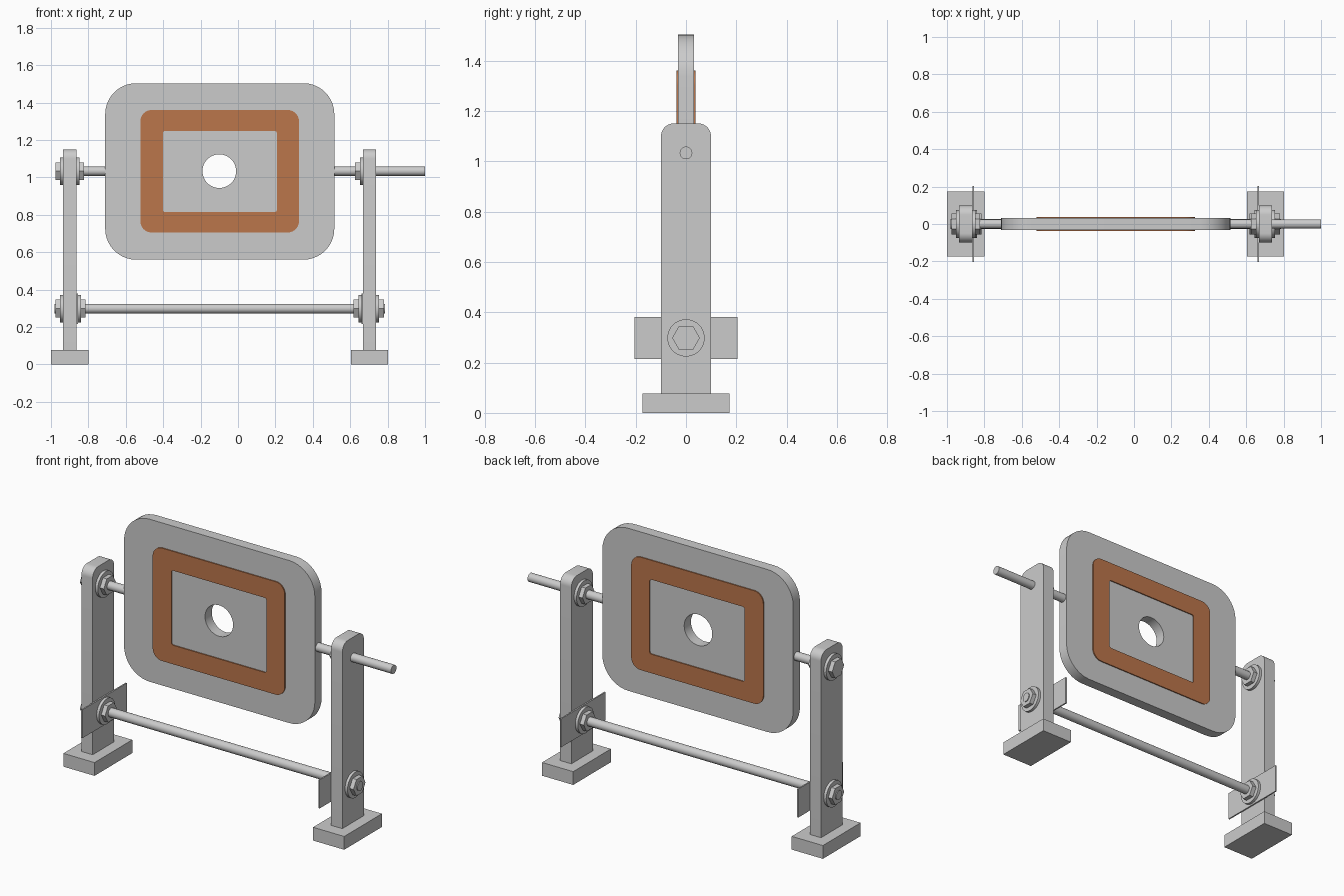
import bpy, bmesh
from math import sin, cos, pi, radians
from mathutils import Matrix

if "Cube" in bpy.data.objects:
    bpy.data.objects.remove(bpy.data.objects["Cube"])

FRONT = Matrix(((1, 0, 0, 0), (0, 0, -1, 0), (0, 1, 0, 0), (0, 0, 0, 1)))  # profile in XZ
SIDE = Matrix(((0, 0, 1, 0), (1, 0, 0, 0), (0, 1, 0, 0), (0, 0, 0, 1)))    # profile in YZ

orange = bpy.data.materials.new("orange")
orange.diffuse_color = (0.50, 0.18, 0.07, 1)
orange.use_nodes = True
orange.node_tree.nodes["Principled BSDF"].inputs["Base Color"].default_value = orange.diffuse_color


def round_rect(x0, x1, y0, y1, radii, seg=10):
    """Outline; radii in order top right, top left, bottom left, bottom right."""
    pts = []
    corners = [(x1, y1, -1, -1), (x0, y1, 1, -1), (x0, y0, 1, 1), (x1, y0, -1, 1)]
    for k, (x, y, sx, sy) in enumerate(corners):
        r = radii[k]
        for i in range(seg + 1 if r else 1):
            a = k * pi / 2 + (pi / 2) * i / seg
            pts.append((x + sx * r + r * cos(a), y + sy * r + r * sin(a)) if r else (x, y))
    return pts


def circle(x, y, r, n=48):
    return [(x + r * cos(2 * pi * i / n), y + r * sin(2 * pi * i / n)) for i in range(n)]


def finish(name, bm, mat=None):
    bmesh.ops.remove_doubles(bm, verts=bm.verts, dist=1e-5)
    bmesh.ops.recalc_face_normals(bm, faces=bm.faces)
    me = bpy.data.meshes.new(name)
    bm.to_mesh(me)
    bm.free()
    if mat:
        me.materials.append(mat)
    ob = bpy.data.objects.new(name, me)
    bpy.context.collection.objects.link(ob)
    bpy.ops.object.select_all(action='DESELECT')
    bpy.context.view_layer.objects.active = ob
    ob.select_set(True)
    bpy.ops.object.shade_smooth_by_angle(angle=radians(30))
    return ob


def plate(name, outlines, frame, d0, d1, mat=None):
    """Fill outlines (the later ones are holes) and extrude from depth d0 to d1."""
    cu = bpy.data.curves.new(name, 'CURVE')
    cu.dimensions, cu.fill_mode, cu.extrude = '2D', 'BOTH', (d1 - d0) / 2
    for pts in outlines:
        s = cu.splines.new('POLY')
        s.points.add(len(pts) - 1)
        for p, (x, y) in zip(s.points, pts):
            p.co = (x, y, 0, 1)
        s.use_cyclic_u = True
    tmp = bpy.data.objects.new(name + "_outline", cu)
    bpy.context.collection.objects.link(tmp)
    dg = bpy.context.evaluated_depsgraph_get()
    me = bpy.data.meshes.new_from_object(tmp.evaluated_get(dg))
    bm = bmesh.new()
    bm.from_mesh(me)
    bpy.data.objects.remove(tmp)
    bpy.data.curves.remove(cu)
    bpy.data.meshes.remove(me)
    bm.transform(frame @ Matrix.Translation((0, 0, (d0 + d1) / 2)))
    return finish(name, bm, mat)


def rod(name, x0, x1, z, r, n=32):
    """Cylinder or prism along x, with a vertex pointing up."""
    bm = bmesh.new()
    bmesh.ops.create_cone(bm, cap_ends=True, segments=n, radius1=r, radius2=r, depth=abs(x1 - x0),
                          matrix=Matrix.Translation(((x0 + x1) / 2, 0, z)) @ Matrix.Rotation(pi / 2, 4, 'Y')
                          @ Matrix.Rotation(0 if n != 6 else pi / 2 - pi / 2, 4, 'Z'))
    return finish(name, bm)


def box(name, x0, x1, y, z0, z1):
    bm = bmesh.new()
    bmesh.ops.create_cube(bm, size=1, matrix=Matrix.Translation(((x0 + x1) / 2, 0, (z0 + z1) / 2))
                          @ Matrix.Diagonal((x1 - x0, 2 * y, z1 - z0, 1)))
    return finish(name, bm)


def fastener(name, x, side, z):
    """Washer and hex nut stacked outward from a post face at x."""
    rod(name + "_washer", x, x + side * 0.016, z, 0.074, 40)
    rod(name + "_nut", x + side * 0.016, x + side * 0.041, z, 0.055, 6)


TOP, LOW, HALF = 1.033, 0.298, 0.036

# Swinging panel with its centre hole
plate("panel", [round_rect(-0.71, 0.515, 0.56, 1.503, [0.165] * 4), circle(-0.1, TOP, 0.09)],
      FRONT, -0.031, 0.031)

# Raised orange border on both faces
ring = [round_rect(-0.522, 0.326, 0.705, 1.36, [0.06] * 4),
        round_rect(-0.402, 0.208, 0.815, 1.248, [0.012] * 4, 4)]
plate("front_border", ring, FRONT, 0.030, 0.037, orange)
plate("back_border", ring, FRONT, -0.037, -0.030, orange)

# Posts, feet, clamp plates and fasteners
for label, cx, out in (("left", -0.9, -1), ("right", 0.703, 1)):
    plate(label + "_post", [round_rect(-0.099, 0.099, 0.07, 1.15, [0.05, 0.05, 0, 0])],
          SIDE, cx - HALF, cx + HALF)
    box(label + "_foot", cx - 0.1, cx + 0.1, 0.173, 0, 0.077)
    inner, outer = cx - out * HALF, cx + out * HALF
    a, b = sorted((inner, inner - out * 0.008))
    box(label + "_clamp_plate", a, b, 0.204, 0.215, 0.38)
    fastener(label + "_lower_outer", outer, out, LOW)
    fastener(label + "_lower_inner", inner - out * 0.008, -out, LOW)
    fastener(label + "_upper_inner", inner, -out, TOP)
fastener("left_upper_outer", -0.9 - HALF, -1, TOP)

# Axle stubs and the lower tie rod
rod("left_axle", -0.977, -0.70, TOP, 0.025)
rod("right_axle", 0.505, 1.0, TOP, 0.025)
rod("tie_rod", -0.982, 0.785, LOW, 0.026)
